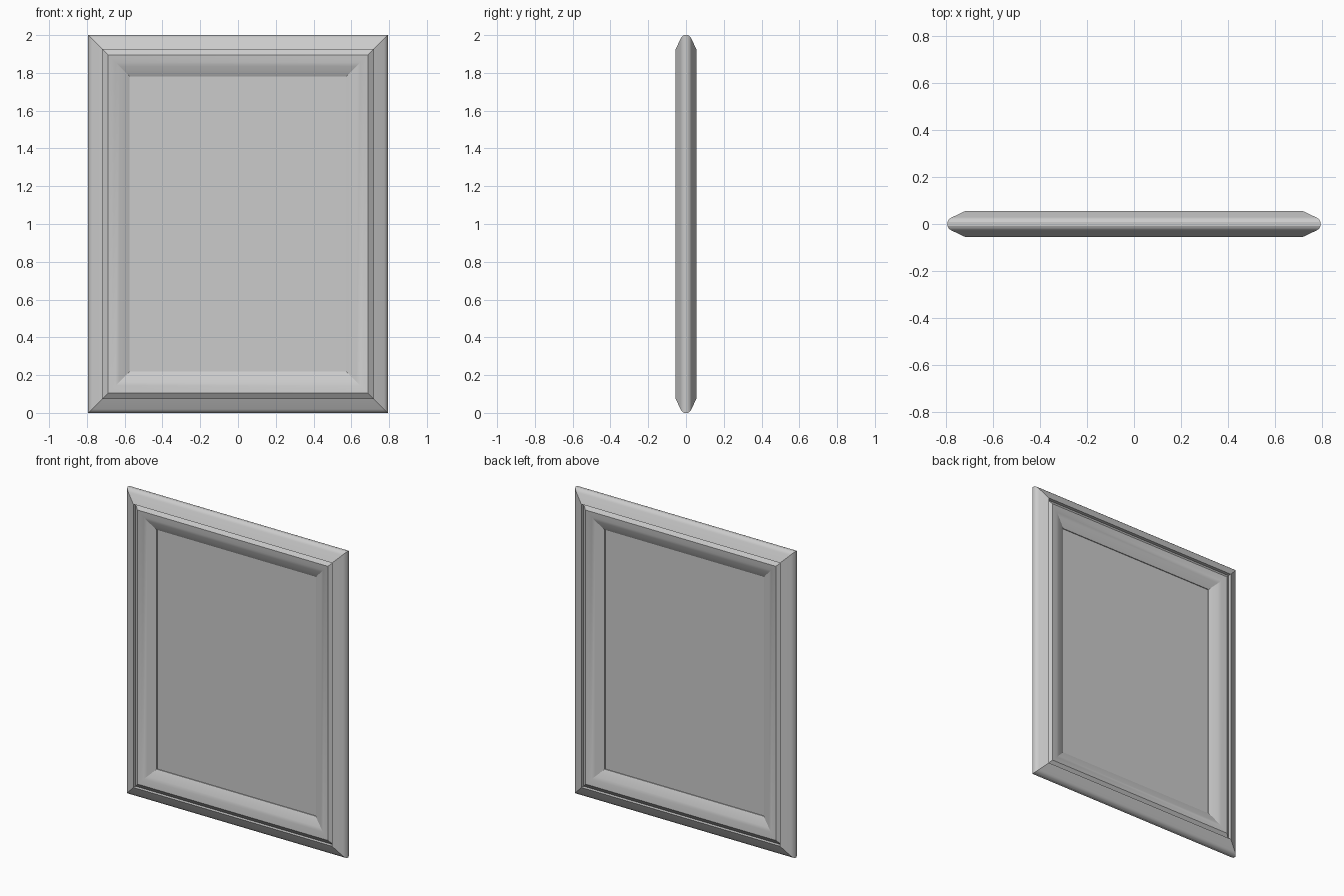
import bpy, bmesh, math

if "Cube" in bpy.data.objects:
    bpy.data.objects.remove(bpy.data.objects["Cube"])

HALF_W, HALF_H = 0.793, 1.0

grey = bpy.data.materials.new("light_grey")
grey.use_nodes = True
colour = (0.6, 0.6, 0.6, 1)
grey.diffuse_color = colour
grey.node_tree.nodes["Principled BSDF"].inputs["Base Color"].default_value = colour


def finish(name, bm):
    """Turn a bmesh into a grey object with smooth curves and sharp edges."""
    bmesh.ops.recalc_face_normals(bm, faces=bm.faces)
    mesh = bpy.data.meshes.new(name)
    bm.to_mesh(mesh)
    bm.free()
    mesh.materials.append(grey)
    obj = bpy.data.objects.new(name, mesh)
    bpy.context.collection.objects.link(obj)
    bpy.ops.object.select_all(action="DESELECT")
    obj.select_set(True)
    bpy.context.view_layer.objects.active = obj
    bpy.ops.object.shade_smooth_by_angle(angle=math.radians(22))
    return obj


def ring(bm, inset, depth):
    """Rectangle of four mitred corners, inset from the outer edge."""
    w, h = HALF_W - inset, HALF_H - inset
    return [bm.verts.new((sx * w, depth, 1 + sz * h))
            for sx, sz in ((-1, -1), (1, -1), (1, 1), (-1, 1))]


# Moulding cross-section, as (inset, height): rounded edge, bevel, groove, cove, lip
half = [(0.0, 0.008), (0.004, 0.017), (0.011, 0.024), (0.02, 0.029),
        (0.075, 0.055), (0.075, 0.033), (0.105, 0.055),
        (0.125, 0.0515), (0.145, 0.0465), (0.165, 0.040), (0.185, 0.0325),
        (0.203, 0.025), (0.218, 0.0175), (0.218, 0.004)]
section = [(i, -d) for i, d in reversed(half)] + half

bm = bmesh.new()
rings = [ring(bm, i, d) for i, d in section]
for a, b in zip(rings, rings[1:] + rings[:1]):
    for k in range(4):
        n = (k + 1) % 4
        bm.faces.new((a[k], a[n], b[n], b[k]))
finish("moulded_frame", bm)

# Flat centre panel
bm = bmesh.new()
front, back = ring(bm, 0.216, -0.012), ring(bm, 0.216, 0.012)
bm.faces.new(front)
bm.faces.new(back)
for k in range(4):
    n = (k + 1) % 4
    bm.faces.new((front[k], front[n], back[n], back[k]))
finish("centre_panel", bm)
